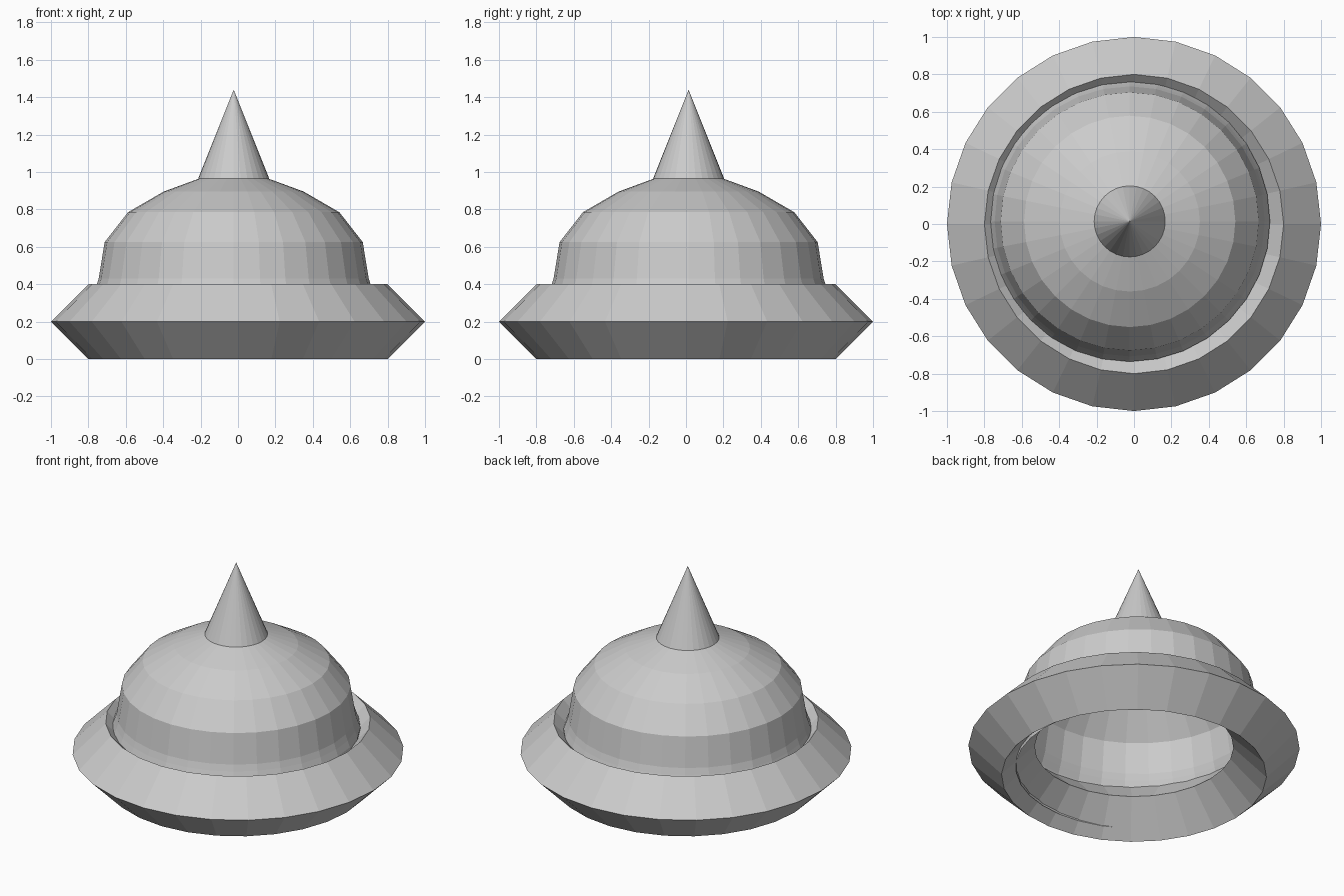
import bpy, bmesh
from math import cos, sin, tau

if "Cube" in bpy.data.objects:
    bpy.data.objects.remove(bpy.data.objects["Cube"])


def lathe(name, profile, sides, center=(0, 0), closed=False):
    """Revolve (radius, z) points into a flat-shaded object; radius 0 makes a pole."""
    bm = bmesh.new()
    rings = []
    for r, z in profile:
        if r == 0:
            rings.append([bm.verts.new((0, 0, z))] * sides)
        else:
            rings.append([bm.verts.new((r * cos(tau * i / sides), r * sin(tau * i / sides), z))
                          for i in range(sides)])
    pairs = list(zip(rings, rings[1:]))
    if closed:
        pairs.append((rings[-1], rings[0]))
    for a, b in pairs:
        for i in range(sides):
            j = (i + 1) % sides
            quad = list(dict.fromkeys((a[i], a[j], b[j], b[i])))
            bm.faces.new(quad)
    bmesh.ops.recalc_face_normals(bm, faces=bm.faces)
    mesh = bpy.data.meshes.new(name)
    bm.to_mesh(mesh)
    bm.free()
    obj = bpy.data.objects.new(name, mesh)
    obj.location = (center[0], center[1], 0)
    bpy.context.collection.objects.link(obj)
    return obj


OFF = (-0.023, 0.014)  # crown sits slightly off the brim's centre

# Diamond-section ring around the base
lathe("brim_ring", [(0.8, 0), (1.0, 0.2), (0.8, 0.4), (0.6, 0.2)], 28, closed=True)

# Open-bottomed dome with a flared lower wall tucked into the ring
lathe("dome", [(0.74, 0.06), (0.75, 0.35), (0.735, 0.39), (0.722, 0.43), (0.69, 0.625),
               (0.565, 0.785), (0.375, 0.895), (0.185, 0.965), (0, 0.985)], 32, OFF)

# Spike on top
lathe("spike", [(0, 0.965), (0.19, 0.965), (0, 1.44)], 32, OFF)
